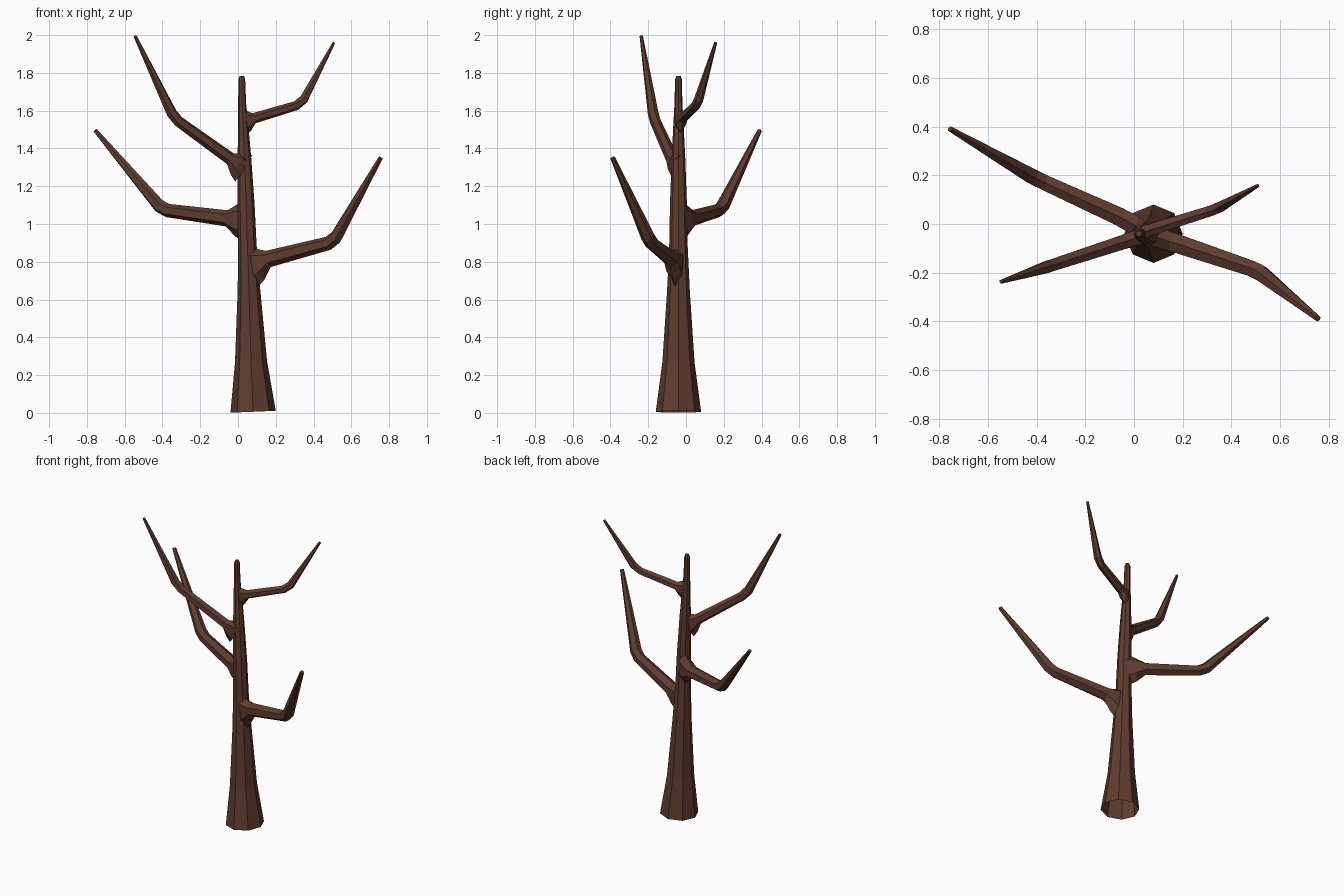
import bpy, bmesh, math
from mathutils import Vector

if "Cube" in bpy.data.objects:
    bpy.data.objects.remove(bpy.data.objects["Cube"])

bark = bpy.data.materials.new("dark_brown_bark")
bark.diffuse_color = (0.115, 0.045, 0.028, 1)
bark.use_nodes = True
bark.node_tree.nodes["Principled BSDF"].inputs["Base Color"].default_value = bark.diffuse_color


def limb(name, rings, sides, ref):
    """Closed faceted tube; each ring is (x, y, z, radius along ref, radius across)."""
    bm = bmesh.new()
    pts = [Vector(r[:3]) for r in rings]
    loops = []
    for i, r in enumerate(rings):
        before = (pts[i] - pts[max(i - 1, 0)]).normalized()
        after = (pts[min(i + 1, len(pts) - 1)] - pts[i]).normalized()
        t = (before + after).normalized()
        up = (ref - t * ref.dot(t)).normalized()
        side = t.cross(up)
        loops.append([bm.verts.new(pts[i]
                                   + up * math.cos(2 * math.pi * k / sides) * r[3]
                                   + side * math.sin(2 * math.pi * k / sides) * r[4])
                      for k in range(sides)])
    for a, b in zip(loops, loops[1:]):
        for k in range(sides):
            n = (k + 1) % sides
            bm.faces.new((a[k], a[n], b[n], b[k]))
    bm.faces.new(loops[0])
    bm.faces.new(loops[-1])
    bmesh.ops.recalc_face_normals(bm, faces=bm.faces)
    mesh = bpy.data.meshes.new(name)
    bm.to_mesh(mesh)
    bm.free()
    mesh.materials.append(bark)
    ob = bpy.data.objects.new(name, mesh)
    bpy.context.collection.objects.link(ob)
    return ob


def branch(name, root, start, elbow, tip, flare, r0, r1, r2):
    """Flared collar on the trunk, an arm, a rounded elbow and a tapering tip."""
    root, start, elbow, tip = map(Vector, (root, start, elbow, tip))
    e1 = elbow + (start - elbow).normalized() * 0.03
    e2 = elbow + (tip - elbow).normalized() * 0.03
    mid = root.lerp(start, 0.45)
    rings = [(*root, flare, r0 * 0.8), (*mid, flare * 0.8, r0 * 1.05), (*start, r0, r0),
             (*e1, r1, r1), (*e2, r1, r1), (*tip, r2, r2)]
    return limb(name, rings, 6, Vector((0, 0, 1)))


# Trunk: eight sides, leaning slightly left
trunk = limb("trunk", [(x, -0.04, z, r, r) for x, z, r in (
    (0.08, 0.006, 0.12), (0.069, 0.27, 0.085), (0.058, 0.65, 0.06),
    (0.050, 0.88, 0.049), (0.043, 1.10, 0.045), (0.034, 1.35, 0.036),
    (0.027, 1.53, 0.027), (0.022, 1.64, 0.021), (0.020, 1.765, 0.018),
    (0.020, 1.783, 0.012))], 8, Vector((1, 0, 0)))

# Four elbowed branches
branches = [
    branch("lower_right_branch", (0.06, -0.045, 0.77), (0.16, -0.075, 0.815),
           (0.505, -0.19, 0.905), (0.755, -0.388, 1.35), 0.115, 0.045, 0.037, 0.013),
    branch("lower_left_branch", (0.04, -0.025, 1.015), (-0.06, 0.03, 1.03),
           (-0.40, 0.185, 1.075), (-0.755, 0.39, 1.495), 0.11, 0.043, 0.036, 0.012),
    branch("upper_left_branch", (0.03, -0.05, 1.295), (-0.04, -0.073, 1.345),
           (-0.338, -0.17, 1.56), (-0.545, -0.237, 1.995), 0.085, 0.034, 0.029, 0.009),
    branch("upper_right_branch", (0.028, -0.038, 1.54), (0.085, -0.018, 1.56),
           (0.335, 0.06, 1.635), (0.508, 0.157, 1.96), 0.07, 0.028, 0.025, 0.008),
]

# Fuse the branches into the trunk
bpy.context.view_layer.objects.active = trunk
for b in branches:
    mod = trunk.modifiers.new("fuse", 'BOOLEAN')
    mod.operation = 'UNION'
    mod.solver = 'EXACT'
    mod.object = b
    bpy.ops.object.modifier_apply(modifier=mod.name)
    bpy.data.objects.remove(b)

# Hollow open foot
bm = bmesh.new()
bm.from_mesh(trunk.data)
foot = [f for f in bm.faces if f.calc_center_median().z < 0.03 and f.normal.z < -0.9]
bmesh.ops.delete(bm, geom=foot, context='FACES')
bm.to_mesh(trunk.data)
bm.free()
trunk.name = "tree"
